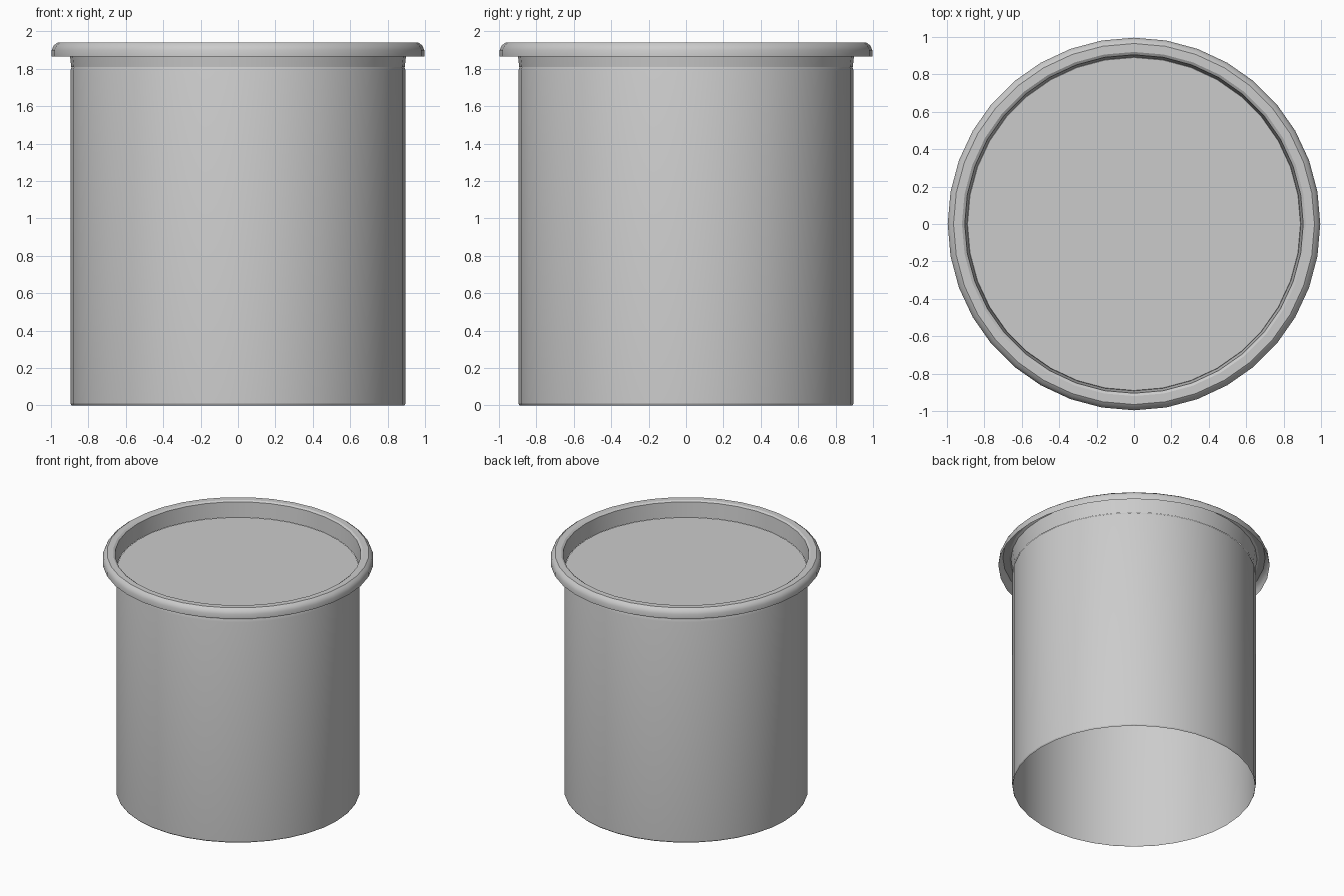
import bpy, bmesh, math

if "Cube" in bpy.data.objects:
    bpy.data.objects.remove(bpy.data.objects["Cube"])

SIDES = 36


def lathe(name, profile, cap_last=False):
    """Revolve an open (radius, height) profile around z."""
    bm = bmesh.new()
    rings = []
    for r, z in profile:
        rings.append([bm.verts.new((r * math.cos(2 * math.pi * i / SIDES),
                                    r * math.sin(2 * math.pi * i / SIDES), z))
                      for i in range(SIDES)])
    for a, b in zip(rings, rings[1:]):
        for i in range(SIDES):
            j = (i + 1) % SIDES
            bm.faces.new((a[i], a[j], b[j], b[i]))
    if cap_last:
        bm.faces.new(rings[-1])
    mesh = bpy.data.meshes.new(name)
    bm.to_mesh(mesh)
    bm.free()
    obj = bpy.data.objects.new(name, mesh)
    bpy.context.collection.objects.link(obj)
    bpy.ops.object.select_all(action='DESELECT')
    obj.select_set(True)
    bpy.context.view_layer.objects.active = obj
    bpy.ops.object.shade_smooth_by_angle(angle=math.radians(30))
    return obj


# Open-bottomed body with a small shoulder, closed by the recessed lid panel
lathe("body", [(0.89, 0.0), (0.896, 0.01), (0.896, 1.79), (0.89, 1.81)], cap_last=True)

# Rolled rim: neck wall rises from the panel, folds over and drops as a skirt
lathe("rim", [(0.996, 1.865), (0.996, 1.90), (0.985, 1.925), (0.965, 1.94),
              (0.92, 1.94), (0.905, 1.93), (0.892, 1.81)])
